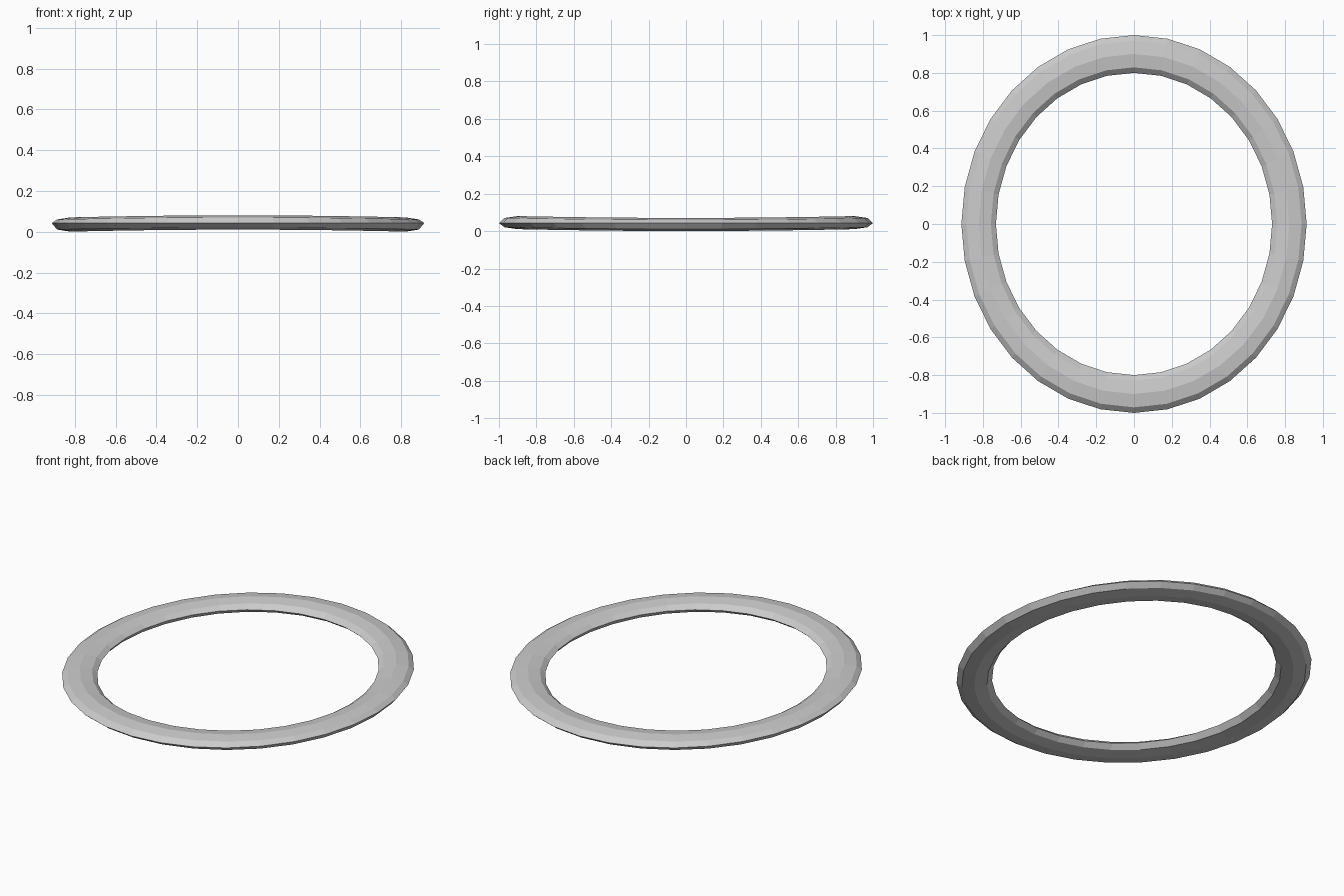
import bpy
import bmesh
from math import sin, cos, tau

if "Cube" in bpy.data.objects:
    bpy.data.objects.remove(bpy.data.objects["Cube"])

SEGMENTS, SIDES = 32, 8
X_SCALE = 0.914          # oval squeeze of the ring
MID_RADIUS, HALF_WIDTH, HALF_HEIGHT = 0.9, 0.1, 0.035

# Oval ring: flattened octagonal section swept around, with a slight sag at the sides
bm = bmesh.new()
loops = []
for i in range(SEGMENTS):
    a = tau * i / SEGMENTS
    z_mid = 0.0405 - 0.005 * cos(2 * a)
    loop = []
    for j in range(SIDES):
        b = tau * j / SIDES
        r = MID_RADIUS + HALF_WIDTH * cos(b)
        # the pointed rim edges stay level
        z = 0.043 if j in (0, SIDES // 2) else z_mid + HALF_HEIGHT * sin(b)
        loop.append(bm.verts.new((X_SCALE * r * cos(a), r * sin(a), z)))
    loops.append(loop)

for i in range(SEGMENTS):
    p, q = loops[i], loops[(i + 1) % SEGMENTS]
    for j in range(SIDES):
        k = (j + 1) % SIDES
        bm.faces.new((p[j], q[j], q[k], p[k]))
bmesh.ops.recalc_face_normals(bm, faces=bm.faces)

mesh = bpy.data.meshes.new("oval_ring")
bm.to_mesh(mesh)
bm.free()
bpy.context.collection.objects.link(bpy.data.objects.new("oval_ring", mesh))
